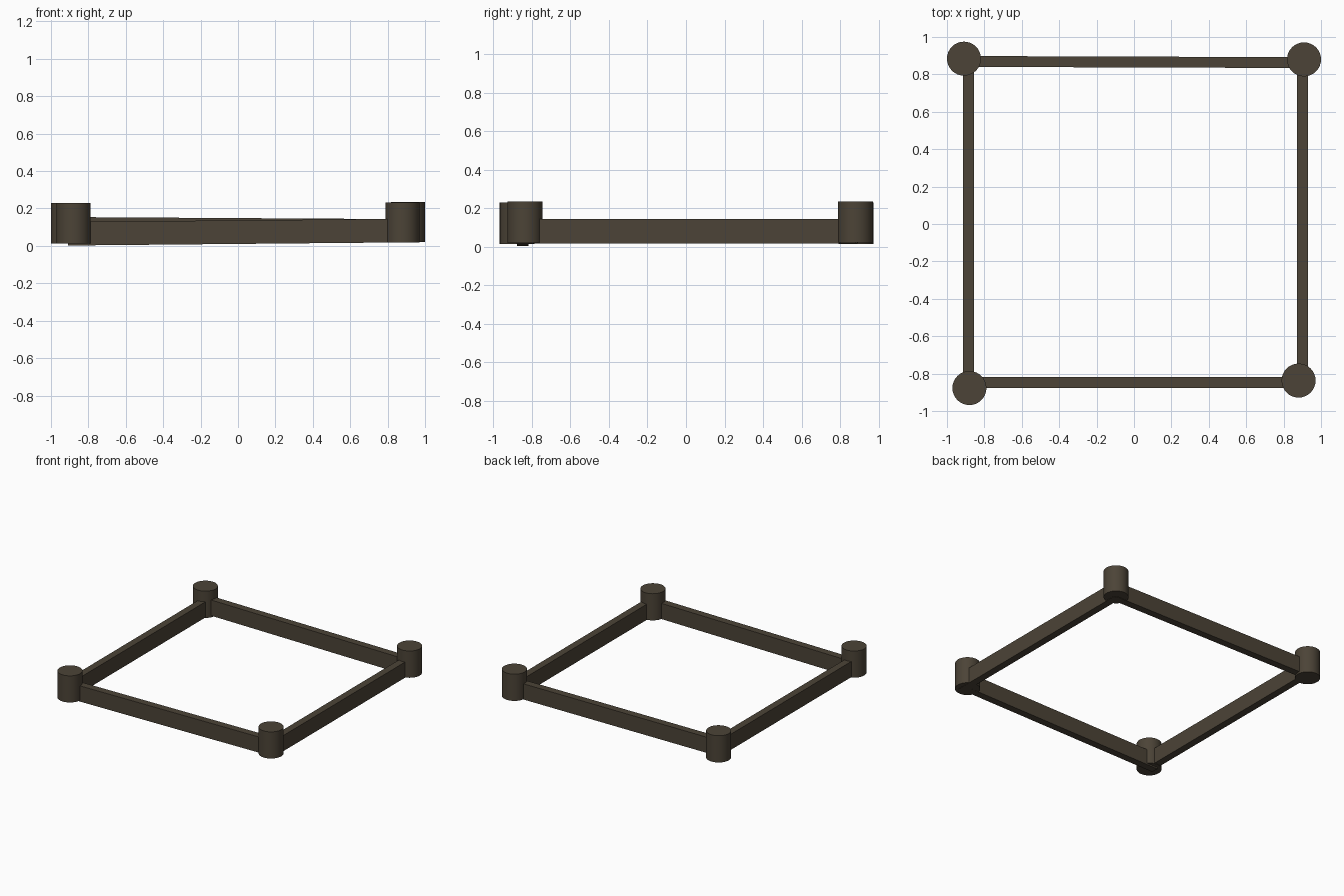
import bpy
from mathutils import Vector, Matrix

if "Cube" in bpy.data.objects:
    bpy.data.objects.remove(bpy.data.objects["Cube"])

wood = bpy.data.materials.new("dark_wood")
wood.diffuse_color = (0.072, 0.057, 0.038, 1)
wood.use_nodes = True
wood.node_tree.nodes["Principled BSDF"].inputs["Base Color"].default_value = wood.diffuse_color


def post(name, x, y, z0, z1):
    bpy.ops.mesh.primitive_cylinder_add(vertices=32, radius=0.091, depth=z1 - z0,
                                        location=(x, y, (z0 + z1) / 2))
    ob = bpy.context.object
    ob.name = name
    ob.data.materials.append(wood)
    bpy.ops.object.shade_smooth_by_angle()


def rail(name, start, end, width=0.058, height=0.126):
    """Plank between two end-centre points."""
    a, b = Vector(start), Vector(end)
    along = (b - a).normalized()
    side = Vector((0, 0, 1)).cross(along).normalized()
    up = along.cross(side)
    bpy.ops.mesh.primitive_cube_add(size=1)
    ob = bpy.context.object
    ob.name = name
    size = Matrix.Diagonal(((b - a).length, width, height, 1))
    turn = Matrix((along, side, up)).transposed().to_4x4()
    ob.data.transform(turn @ size)
    ob.location = (a + b) / 2
    ob.data.materials.append(wood)


# Corner posts, slightly uneven
post("front_left_post", -0.88, -0.877, 0.014, 0.228)
post("front_right_post", 0.88, -0.837, 0.019, 0.233)
post("back_left_post", -0.909, 0.884, 0.013, 0.228)
post("back_right_post", 0.909, 0.88, 0.020, 0.235)

# Rails: the front and back ones lean a little
rail("front_rail", (-0.91, -0.848, 0.065), (0.91, -0.848, 0.082))
rail("back_rail", (-0.91, 0.869, 0.091), (0.91, 0.863, 0.080))
rail("left_rail", (-0.885, -0.88, 0.080), (-0.885, 0.88, 0.080))
rail("right_rail", (0.901, -0.88, 0.080), (0.901, 0.88, 0.080))
